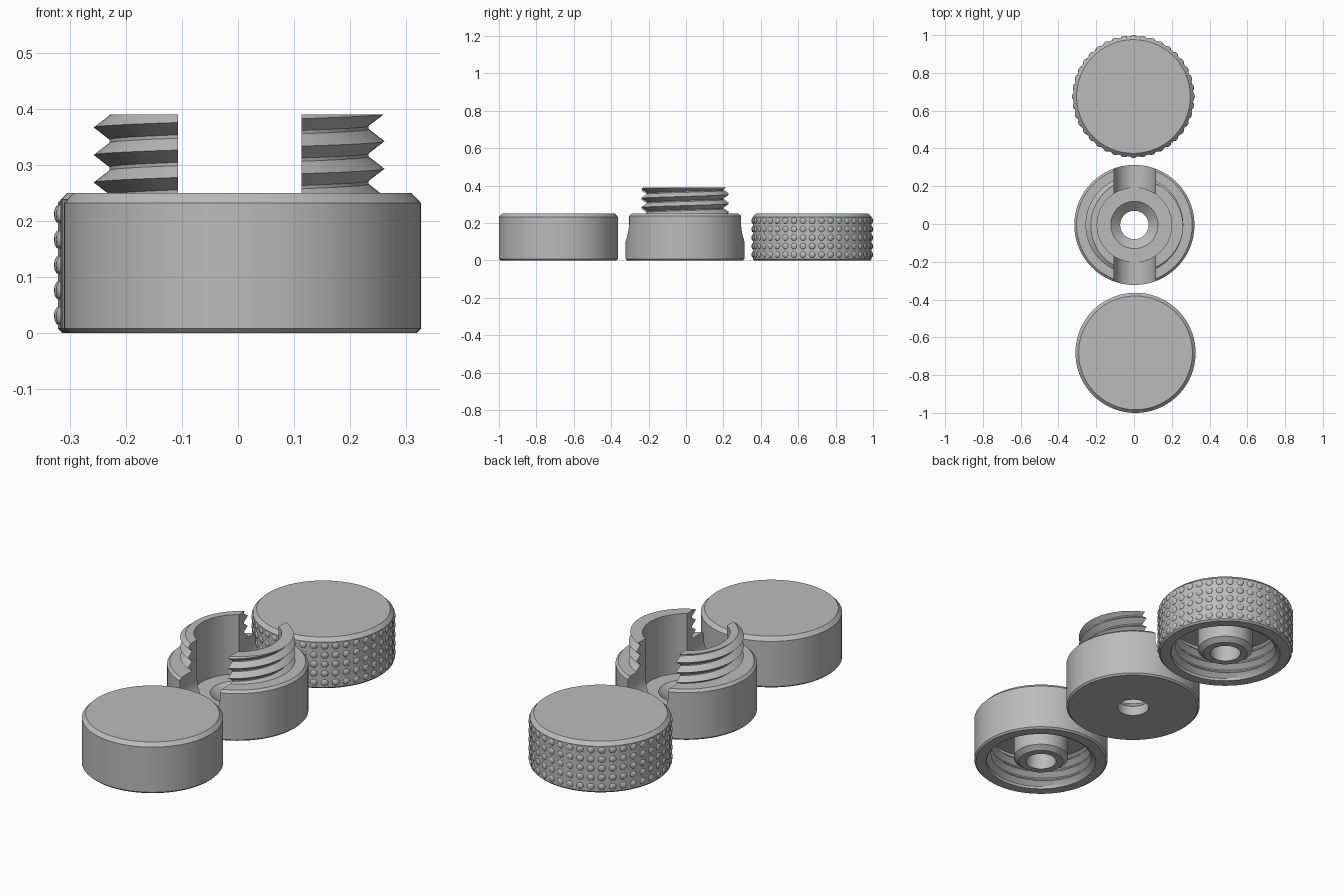
import bpy
import bmesh
from math import tau, pi, cos, sin, floor, ceil
from mathutils import Matrix

if "Cube" in bpy.data.objects:
    bpy.data.objects.remove(bpy.data.objects["Cube"])

RADIUS = 0.318
PITCH = 0.049
BORE = 0.197

grey = bpy.data.materials.new("plain grey")
grey.use_nodes = True
grey.diffuse_color = (0.5, 0.5, 0.5, 1)
grey.node_tree.nodes["Principled BSDF"].inputs["Base Color"].default_value = (0.5, 0.5, 0.5, 1)


def thread(angle, z0, z1, crest, root, base):
    """Threaded wall at one angle, as (radius, height) points from z0 up to z1."""
    turn = angle / tau
    points = []
    for k in range(floor((z0 - base) / PITCH) - 1, ceil((z1 - base) / PITCH) + 2):
        for part in (0, 0.44, 0.56):
            z = min(max(base + PITCH * (k + part + turn), z0), z1)
            phase = ((z - base) / PITCH - turn) % 1
            depth = min(1, min(phase, 1 - phase) / 0.44)
            points.append((crest + (root - crest) * depth, z))
    return points


def lathe(profile, segments, closed=False):
    """Mesh turned round z; the profile is a function of the angle."""
    bm = bmesh.new()
    rows = []
    for i in range(segments + 1):
        a = tau * i / segments
        rows.append([bm.verts.new((r * cos(a), r * sin(a), z)) for r, z in profile(a)])
    for one, two in zip(rows, rows[1:]):
        for j in range(len(one) if closed else len(one) - 1):
            k = (j + 1) % len(one)
            bm.faces.new((one[j], two[j], two[k], one[k]))
    bmesh.ops.remove_doubles(bm, verts=bm.verts, dist=0.00002)
    bmesh.ops.dissolve_degenerate(bm, edges=bm.edges, dist=0.00002)
    bmesh.ops.recalc_face_normals(bm, faces=bm.faces)
    return bm


def add_object(name, bm, location=(0, 0, 0)):
    mesh = bpy.data.meshes.new(name)
    bm.to_mesh(mesh)
    bm.free()
    mesh.materials.append(grey)
    obj = bpy.data.objects.new(name, mesh)
    obj.location = location
    bpy.context.collection.objects.link(obj)
    return obj


def activate(obj):
    bpy.ops.object.select_all(action="DESELECT")
    obj.select_set(True)
    bpy.context.view_layer.objects.active = obj


def smooth(obj):
    activate(obj)
    bpy.ops.object.shade_smooth_by_angle(angle=pi / 7)


# Cap: closed top, threaded bore and hollow centre post
def cap_profile(angle):
    shell = [(0, 0.25), (RADIUS - 0.017, 0.25), (RADIUS, 0.232),
             (RADIUS, 0.008), (RADIUS - 0.008, 0), (0.262, 0)]
    post = [(0.262, 0.17), (0.13, 0.17), (0.13, 0.02), (0.105, 0),
            (0.072, 0), (0.072, 0.15), (0, 0.15)]
    return shell + thread(angle, 0.012, 0.16, 0.238, 0.262, 0) + post


smooth(add_object("smooth_cap", lathe(cap_profile, 96), (0.008, -0.682, 0)))
knurled_centre = (-0.003, 0.675, 0)
smooth(add_object("knurled_cap", lathe(cap_profile, 96), knurled_centre))

# Grip bumps: rows of small domes round the knurled cap
dome = lathe(lambda a: [(0.017, -0.006), (0.017, 0), (0.014, 0.004), (0.008, 0.007), (0, 0.008)], 12)
dome_mesh = bpy.data.meshes.new("grip_dome")
dome.to_mesh(dome_mesh)
dome.free()
bumps = bmesh.new()
for row in range(5):
    for column in range(40):
        start = len(bumps.verts)
        bumps.from_mesh(dome_mesh)
        bumps.verts.ensure_lookup_table()
        place = (Matrix.Rotation(tau * column / 40, 4, "Z")
                 @ Matrix.Translation((RADIUS - 0.001, 0, 0.031 + 0.0453 * row))
                 @ Matrix.Rotation(pi / 2, 4, "Y"))
        bmesh.ops.transform(bumps, matrix=place, verts=bumps.verts[start:])
bpy.data.meshes.remove(dome_mesh)
smooth(add_object("grip_bumps", bumps, knurled_centre))


# Body: round base with a threaded, hollow stem and a countersunk hole
def body_profile(angle):
    base = [(0.075, 0), (RADIUS - 0.008, 0), (RADIUS, 0.008),
            (RADIUS, 0.238), (RADIUS - 0.012, 0.25)]
    inside = [(BORE, 0.39), (BORE, 0.095), (0.125, 0.095), (0.075, 0.05)]
    return base + thread(angle, 0.25, 0.39, 0.259, 0.231, 0.293) + inside


body = add_object("threaded_body", lathe(body_profile, 96, closed=True), (0.002, -0.005, 0))

# Slot: round-bottomed channel cut through the body from front to back
slot = bmesh.new()
outline = [(-0.11, 0.5)] + [(-0.11 * cos(pi * i / 24), 0.21 - 0.11 * sin(pi * i / 24))
                            for i in range(25)] + [(0.11, 0.5)]
face = slot.faces.new([slot.verts.new((x, -0.5, z)) for x, z in outline])
pushed = bmesh.ops.extrude_face_region(slot, geom=[face])["geom"]
bmesh.ops.translate(slot, vec=(0, 1, 0), verts=[v for v in pushed if isinstance(v, bmesh.types.BMVert)])
bmesh.ops.recalc_face_normals(slot, faces=slot.faces)
cutter = add_object("slot_cutter", slot, (0.003, 0, 0))
cutter.hide_render = True
cut = body.modifiers.new("slot", "BOOLEAN")
cut.operation = "DIFFERENCE"
cut.solver = "EXACT"
cut.object = cutter
activate(body)
bpy.ops.object.modifier_apply(modifier=cut.name)
bpy.data.objects.remove(cutter)
smooth(body)
